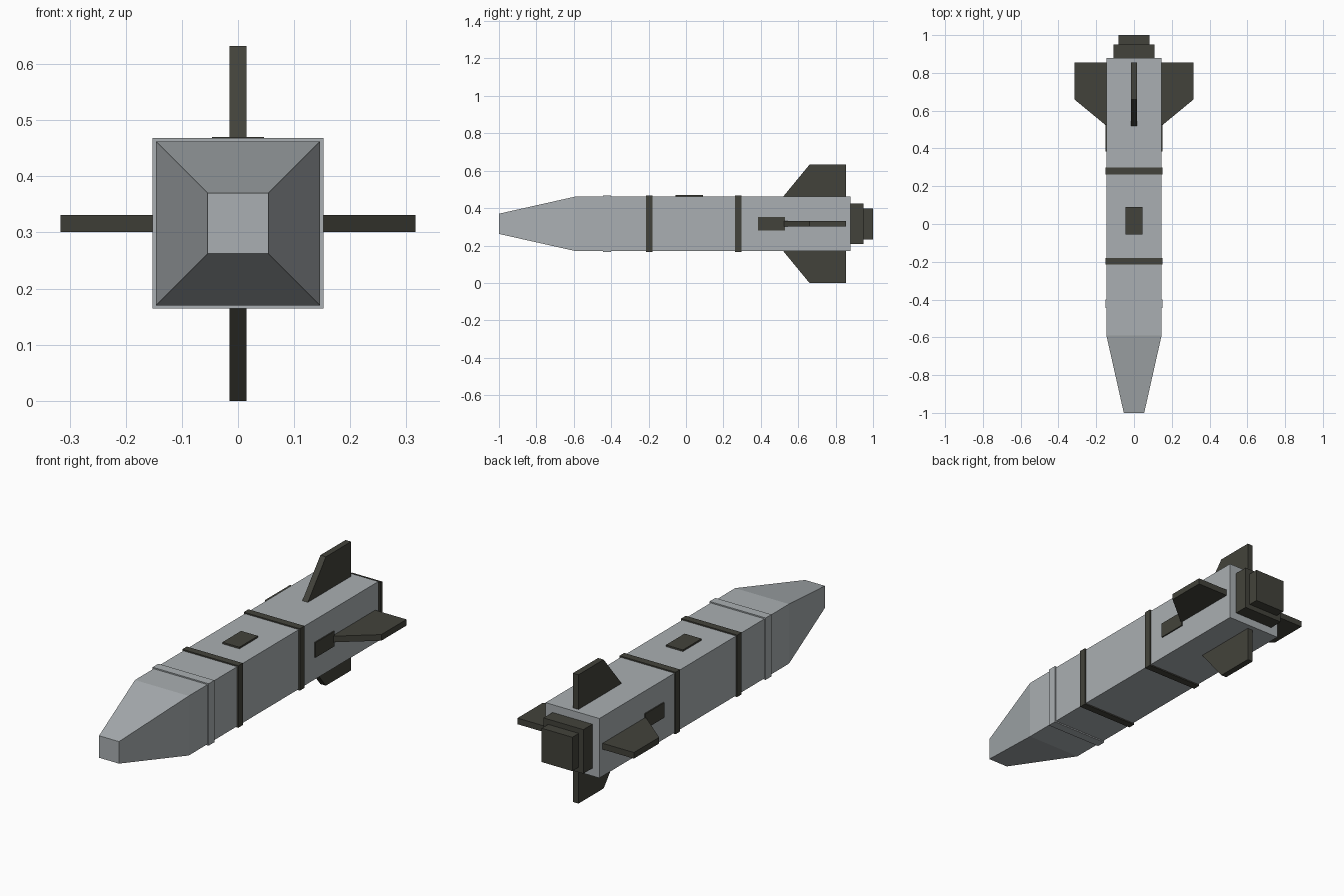
import bpy, bmesh, math
from mathutils import Matrix, Vector

if "Cube" in bpy.data.objects:
    bpy.data.objects.remove(bpy.data.objects["Cube"], do_unlink=True)

ZC = 0.316   # height of the long axis
R = 0.146    # half width of the square body


def material(name, rgb):
    m = bpy.data.materials.new(name)
    m.use_nodes = True
    col = (*rgb, 1.0)
    m.diffuse_color = col
    bsdf = m.node_tree.nodes["Principled BSDF"]
    bsdf.inputs["Base Color"].default_value = col
    bsdf.inputs["Roughness"].default_value = 0.7
    return m


GREY = material("light grey", (0.40, 0.43, 0.445))
DARK = material("dark olive", (0.055, 0.055, 0.043))


def finish(name, bm, mat):
    bmesh.ops.recalc_face_normals(bm, faces=bm.faces)
    me = bpy.data.meshes.new(name)
    bm.to_mesh(me)
    bm.free()
    me.materials.append(mat)
    ob = bpy.data.objects.new(name, me)
    bpy.context.collection.objects.link(ob)
    return ob


def box(name, lo, hi, mat):
    """Box between two corners, z measured from the long axis."""
    lo, hi = Vector(lo), Vector(hi)
    bm = bmesh.new()
    bmesh.ops.create_cube(bm, size=1)
    bmesh.ops.scale(bm, vec=hi - lo, verts=bm.verts)
    bmesh.ops.translate(bm, vec=(lo + hi) / 2 + Vector((0, 0, ZC)), verts=bm.verts)
    return finish(name, bm, mat)


def collar(name, y0, y1, half, mat):
    return box(name, (-half, y0, -half), (half, y1, half), mat)


def square_loft(name, sections, mat):
    """Skin square sections given as (y, half width)."""
    bm = bmesh.new()
    rings = [[bm.verts.new((sx * h, y, ZC + sz * h))
              for sx, sz in ((-1, -1), (1, -1), (1, 1), (-1, 1))] for y, h in sections]
    for a, b in zip(rings, rings[1:]):
        for i in range(4):
            j = (i + 1) % 4
            bm.faces.new((a[i], a[j], b[j], b[i]))
    bm.faces.new(rings[0])
    bm.faces.new(rings[-1])
    return finish(name, bm, mat)


def fin(name, angle):
    """Swept fin plate, turned around the long axis."""
    profile = [(0.50, 0.13), (0.52, R), (0.66, 0.316), (0.855, 0.316), (0.855, 0.13)]
    bm = bmesh.new()
    face = bm.faces.new([bm.verts.new((-0.015, y, z)) for y, z in profile])
    ext = bmesh.ops.extrude_face_region(bm, geom=[face])
    moved = [v for v in ext["geom"] if isinstance(v, bmesh.types.BMVert)]
    bmesh.ops.translate(bm, vec=(0.03, 0, 0), verts=moved)
    bm.transform(Matrix.Translation((0, 0, ZC)) @ Matrix.Rotation(angle, 4, "Y"))
    return finish(name, bm, DARK)


# Square body with its tapered, blunt nose
square_loft("body", [(-1.0, 0.054), (-0.59, R), (0.88, R)], GREY)

# Bands around the body
collar("nose_collar", -0.445, -0.40, 0.152, GREY)
collar("front_band", -0.215, -0.18, 0.152, DARK)
collar("rear_band", 0.262, 0.298, 0.152, DARK)

# Stepped exhaust block
collar("exhaust_base", 0.87, 0.95, 0.108, DARK)
collar("exhaust_tip", 0.94, 1.0, 0.083, DARK)

# Raised hatches on the top and both sides
box("top_hatch", (-0.046, -0.055, R - 0.01), (0.046, 0.09, 0.154), DARK)
for side, s in (("left", 1), ("right", -1)):
    x0, x1 = sorted((s * (R - 0.01), s * 0.152))
    box(side + "_hatch", (x0, 0.385, -0.037), (x1, 0.53, 0.037), DARK)

# Four tail fins
for i, side in enumerate(("top", "left", "bottom", "right")):
    fin(side + "_fin", i * math.pi / 2)
